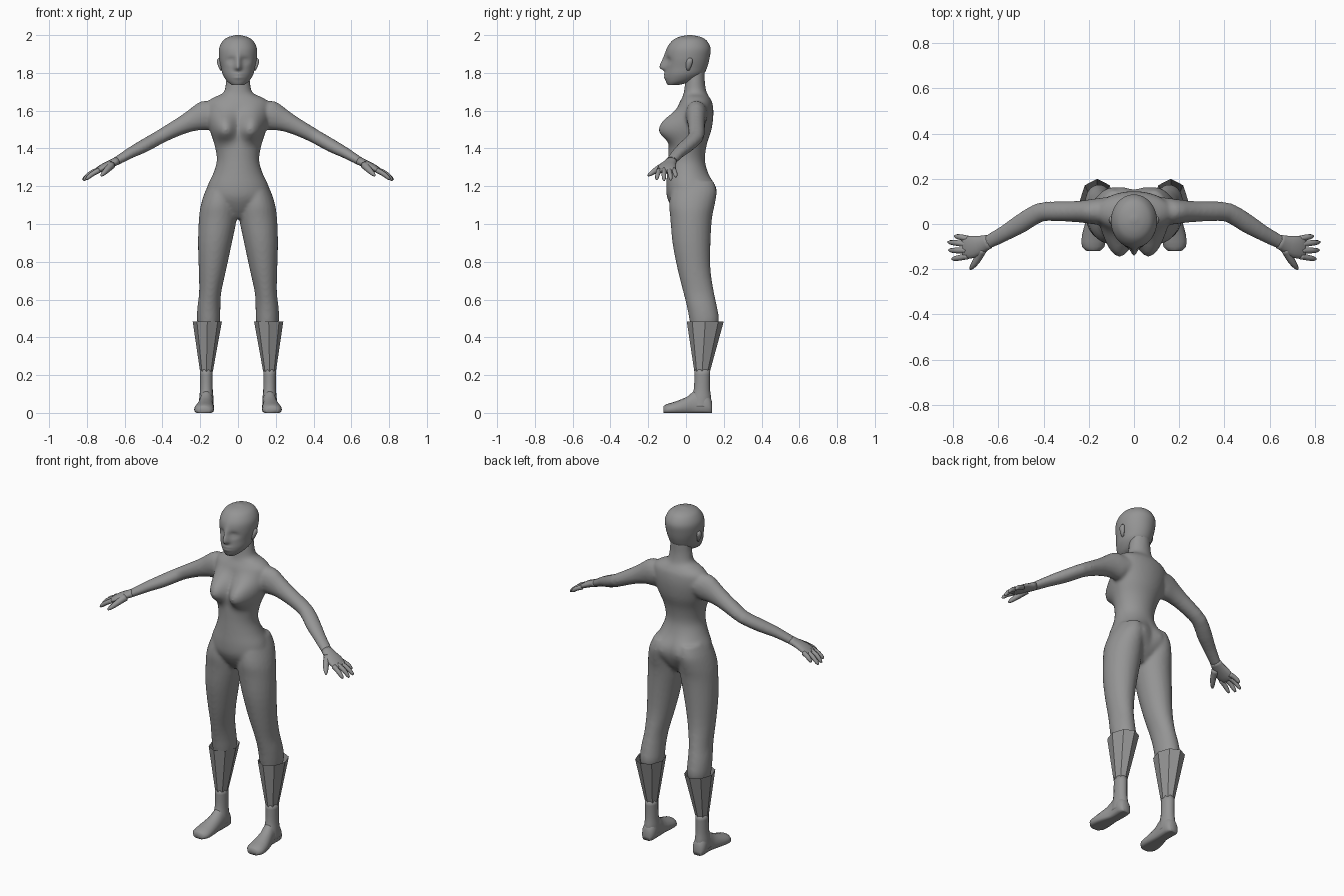
import bpy, bmesh, math
from mathutils import Vector

grey = bpy.data.materials.new("dark_grey")
grey.diffuse_color = (.3, .3, .3, 1)


def spline(secs, steps):
    """Catmull-Rom interpolation through section tuples."""
    out = []
    for i in range(len(secs) - 1):
        p0, p1 = secs[max(i - 1, 0)], secs[i]
        p2, p3 = secs[i + 1], secs[min(i + 2, len(secs) - 1)]
        for k in range(steps):
            t = k / steps
            out.append(tuple(
                0.5 * (2 * b + (c - a) * t + (2 * a - 5 * b + 4 * c - d) * t * t
                       + (3 * b - a - 3 * c + d) * t ** 3)
                for a, b, c, d in zip(p0, p1, p2, p3)))
    return out + [secs[-1]]


def loft(bm, rings, n, sculpt=None, caps=True):
    """Skin rings given as (centre, u axis, v axis)."""
    rows = []
    for c, u, v in rings:
        row = []
        for k in range(n):
            a = 2 * math.pi * k / n
            p = Vector(c) + Vector(u) * math.cos(a) + Vector(v) * math.sin(a)
            row.append(bm.verts.new(sculpt(p, math.sin(a)) if sculpt else p))
        rows.append(row)
    for r0, r1 in zip(rows, rows[1:]):
        for k in range(n):
            j = (k + 1) % n
            bm.faces.new((r0[k], r0[j], r1[j], r1[k]))
    if caps:
        bm.faces.new(rows[0][::-1])
        bm.faces.new(rows[-1])


def upright(secs):
    """(z, x min, x max, y front, y back) -> horizontal rings."""
    return [(((a + b) / 2, (f + k) / 2, z), ((b - a) / 2, 0, 0), (0, (k - f) / 2, 0))
            for z, a, b, f, k in secs]


def limb(secs, s=1):
    """(x, y, z, side radius, height radius) -> rings across a path, s mirrors."""
    pts = [Vector((q[0] * s, q[1], q[2])) for q in secs]
    rings = []
    for i, q in enumerate(secs):
        d = (pts[min(i + 1, len(pts) - 1)] - pts[max(i - 1, 0)]).normalized()
        side = d.cross(Vector((0, 0, 1))).normalized()
        rings.append((pts[i], side * q[3], side.cross(d) * q[4]))
    return rings


def bump(p, x, z, sx, sz, power=1):
    r2 = ((abs(p.x) - x) / sx) ** 2 / 2 + ((p.z - z) / sz) ** 2 / 2
    return math.exp(-r2 ** power)


def finish(name, bm, mirror=False):
    bmesh.ops.recalc_face_normals(bm, faces=bm.faces)
    me = bpy.data.meshes.new(name)
    bm.to_mesh(me)
    bm.free()
    me.materials.append(grey)
    ob = bpy.data.objects.new(name, me)
    bpy.context.collection.objects.link(ob)
    bpy.ops.object.select_all(action='DESELECT')
    ob.select_set(True)
    bpy.context.view_layer.objects.active = ob
    if name == "boot_cuffs":
        bpy.ops.object.shade_smooth_by_angle(angle=math.radians(25))
    else:
        bpy.ops.object.shade_smooth()
    if mirror:
        ob.modifiers.new("mirror", 'MIRROR').use_mirror_merge = False
    return ob


# torso with neck, bust and buttocks
torso = [(1.03, .05, -.03, .08), (1.08, .11, -.07, .12), (1.14, .165, -.10, .14),
         (1.20, .162, -.105, .14), (1.27, .130, -.10, .115), (1.34, .112, -.095, .10),
         (1.42, .125, -.09, .11), (1.50, .150, -.07, .135), (1.58, .168, -.05, .145),
         (1.64, .165, -.035, .14), (1.67, .13, -.02, .125), (1.695, .078, -.012, .11),
         (1.75, .064, -.005, .10), (1.82, .06, 0, .10)]


def torso_shape(p, s):
    if s < 0:
        low = .044 if p.z < 1.505 else .06
        p.y -= .095 * math.sqrt(-s) * bump(p, .083, 1.505, .05, low, 1.25)
    else:
        p.y += .034 * math.sqrt(s) * bump(p, .085, 1.175, .05, .055)
    return p


leg = [(1.23, .03, .145, -.06, .145), (1.17, .012, .175, -.08, .163),
       (1.10, .006, .197, -.09, .152),
       (1.03, .006, .207, -.083, .138), (.90, .032, .212, -.072, .13),
       (.76, .062, .208, -.045, .13), (.64, .088, .206, -.015, .148),
       (.56, .093, .215, .005, .165), (.48, .095, .216, .02, .175),
       (.40, .115, .20, .035, .145)]
arm = [(.11, .06, 1.585, .06, .06), (.17, .055, 1.575, .058, .08),
       (.225, .055, 1.555, .05, .064), (.28, .055, 1.53, .046, .05),
       (.35, .056, 1.495, .044, .042), (.42, .05, 1.457, .043, .037),
       (.50, .002, 1.412, .043, .035), (.57, -.04, 1.376, .036, .029),
       (.64, -.077, 1.335, .032, .023), (.67, -.088, 1.32, .03, .02)]
bm = bmesh.new()
loft(bm, upright([(z, -w, w, f, b) for z, w, f, b in spline(torso, 4)]), 48, torso_shape)
for s in (1, -1):
    loft(bm, upright([(z, s * a, s * b, f, k) for z, a, b, f, k in spline(leg, 3)]), 24)
    loft(bm, limb(spline(arm, 2), s), 16)
body = finish("body", bm)
rm = body.modifiers.new("blend", 'REMESH')
rm.mode, rm.voxel_size, rm.use_smooth_shade = 'VOXEL', .009, True
sm = body.modifiers.new("soften", 'SMOOTH')
sm.factor, sm.iterations = .5, 8

# head with face
head = [(1.735, .03, -.096, -.045), (1.755, .057, -.106, .035), (1.79, .08, -.110, .09),
        (1.83, .09, -.108, .112), (1.88, .1, -.107, .125), (1.93, .1, -.1, .13),
        (1.97, .08, -.073, .11), (1.99, .05, -.038, .078), (2.0, .012, .01, .03)]


def face(p, s):
    if s < 0:
        ridge = .042 if p.z > 1.828 else .010
        p.y -= .032 * bump(p, 0, 1.828, .012, ridge)          # nose
        p.y -= .010 * bump(p, 0, 1.783, .022, .012)           # lips
        p.y += .006 * bump(p, 0, 1.784, .02, .003)            # mouth line
        p.y += .013 * bump(p, .036, 1.865, .018, .012)        # eye sockets
        p.y -= .005 * bump(p, .036, 1.862, .010, .006)        # eyelids
    return p


bm = bmesh.new()
loft(bm, upright([(z, -w, w, f, b) for z, w, f, b in spline(head, 6)]), 72, face)
finish("head", bm)

# ears
bm = bmesh.new()
loft(bm, upright([(1.812, .085, .093, .005, .018), (1.828, .085, .102, 0, .026),
                  (1.855, .088, .112, 0, .036), (1.870, .09, .111, .005, .036),
                  (1.878, .093, .104, .012, .028)]), 10)
finish("ears", bm, True)

# hands
palm = [(.64, -.077, 1.335, .031, .022), (.675, -.09, 1.318, .039, .020),
        (.71, -.1, 1.302, .049, .019), (.745, -.106, 1.283, .048, .015),
        (.757, -.107, 1.277, .04, .010)]
digits = [((.735, -.065, 1.287), (.768, -.058, 1.272), (.793, -.054, 1.25)),
          ((.740, -.090, 1.287), (.785, -.084, 1.265), (.822, -.080, 1.233)),
          ((.740, -.116, 1.287), (.785, -.117, 1.265), (.818, -.116, 1.230)),
          ((.735, -.142, 1.285), (.775, -.150, 1.262), (.804, -.155, 1.236)),
          ((.670, -.110, 1.312), (.695, -.160, 1.285), (.724, -.200, 1.256))]
bm = bmesh.new()
loft(bm, limb(spline(palm, 2)), 14)
for pts in digits:
    path = spline(pts, 3)
    rad = (.014, .0135, .013, .0125, .0115, .0095, .005)
    if pts is digits[-1]:
        rad = (.022, .020, .018, .016, .014, .011, .005)
    loft(bm, limb([p + (r, r) for p, r in zip(path, rad)]), 8)
finish("hands", bm, True)

# feet: (y, centre x, half width, top)
foot = [(.138, .168, .024, .06), (.12, .168, .038, .095), (.08, .167, .038, .125),
        (.04, .168, .038, .115), (.01, .172, .042, .088), (-.05, .178, .052, .062),
        (-.10, .180, .05, .047), (-.12, .180, .027, .035)]


def sole(p, s):
    p.z = max(p.z, 0)
    return p


bm = bmesh.new()
loft(bm, [((x, y, t * .35), (w, 0, 0), (0, 0, t * .65)) for y, x, w, t in spline(foot, 2)],
     16, sole)
finish("feet", bm, True)

# round ankles joining feet and boot shafts
bm = bmesh.new()
loft(bm, upright(spline([(.03, .128, .208, .02, .135), (.08, .130, .205, .028, .133),
                         (.13, .134, .201, .042, .127), (.23, .134, .201, .045, .128)], 3)), 16)
finish("ankles", bm, True)

# boot shafts, faceted and open at the flared top
bm = bmesh.new()
loft(bm, upright([(.22, .133, .201, .044, .127), (.485, .085, .240, .004, .2)]),
     8, caps=False)
finish("boot_cuffs", bm, True)
